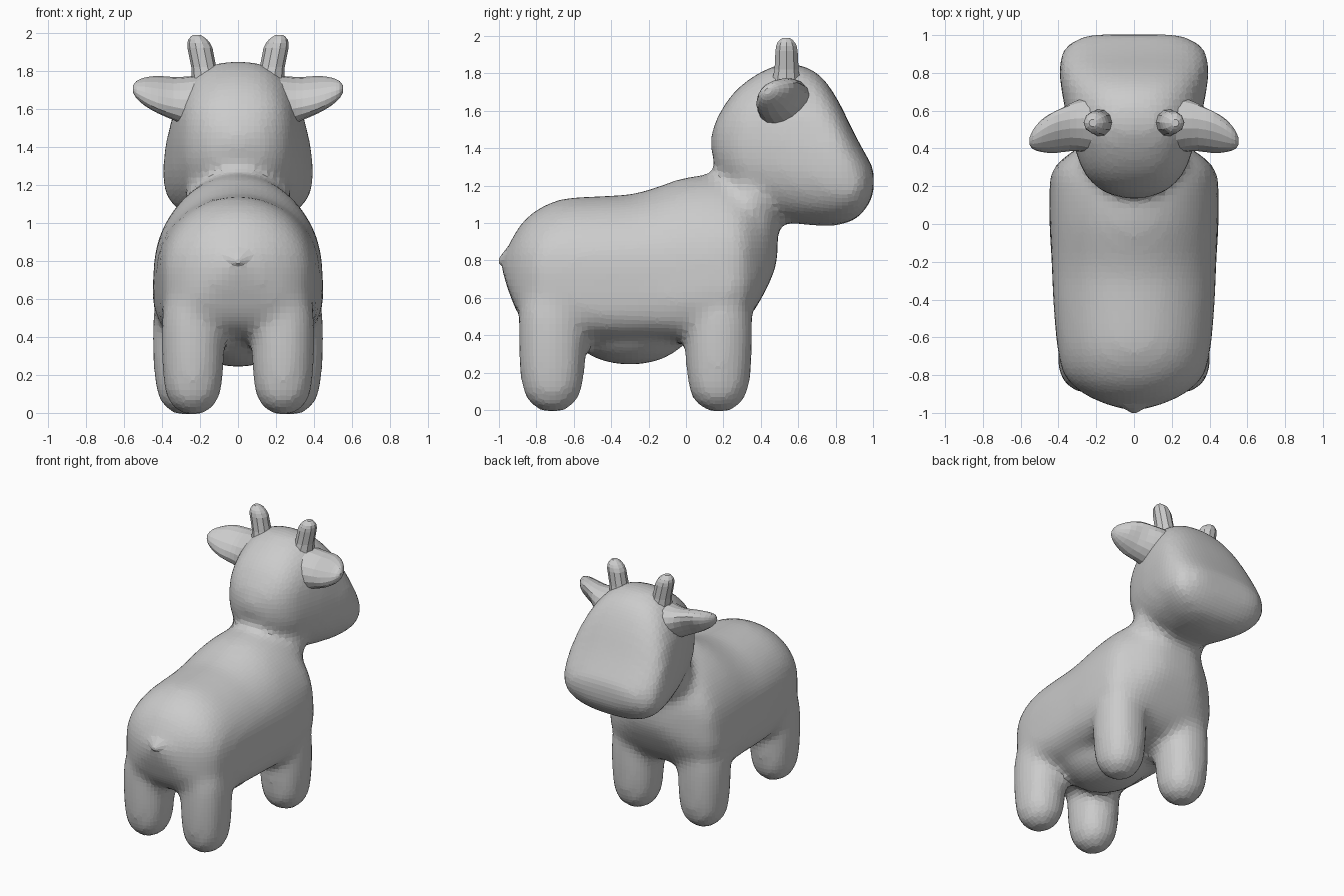
import bpy, bmesh, math
from mathutils import Vector, Matrix


def spline(p0, p1, p2, p3, t):
    return [0.5 * (2*b + (c-a)*t + (2*a-5*b+4*c-d)*t*t + (3*b-a-3*c+d)*t**3)
            for a, b, c, d in zip(p0, p1, p2, p3)]


def loft(bm, rings, place, n=24, power=2.3, low_power=None, steps=4):
    """Rings: (station, low, high, half width, side centre, taper)."""
    fine = []
    for i in range(len(rings) - 1):
        q = [rings[min(max(i + k, 0), len(rings) - 1)] for k in (-1, 0, 1, 2)]
        fine += [spline(*q, s / steps) for s in range(steps)]
    fine.append(rings[-1])
    loops = []
    for s, lo, hi, w, c, k in fine:
        loop = []
        for j in range(n):
            a = 2 * math.pi * j / n
            ca, sa = math.cos(a), math.sin(a)
            e = 2 / (low_power if low_power and sa < 0 else power)
            u = math.copysign(abs(ca) ** e, ca)
            v = math.copysign(abs(sa) ** e, sa)
            loop.append(bm.verts.new(place(s, c + w * u * (1 - k * max(v, -0.3)),
                                           (lo + hi) / 2 + (hi - lo) / 2 * v)
                                     if low_power else
                                     place(s, c + w * u * (1 - k * v),
                                           (lo + hi) / 2 + (hi - lo) / 2 * v)))
        loops.append(loop)
    for a, b in zip(loops, loops[1:]):
        for j in range(n):
            bm.faces.new((a[j], a[(j+1) % n], b[(j+1) % n], b[j]))
    bm.faces.new(loops[0])
    bm.faces.new(loops[-1])


def ball(bm, centre, radii):
    bmesh.ops.create_uvsphere(bm, u_segments=24, v_segments=16, radius=1,
                              matrix=Matrix.Translation(centre) @ Matrix.Diagonal((*radii, 1)))


def finish(bm, name):
    bmesh.ops.recalc_face_normals(bm, faces=bm.faces)
    mesh = bpy.data.meshes.new(name)
    bm.to_mesh(mesh)
    bm.free()
    ob = bpy.data.objects.new(name, mesh)
    bpy.context.collection.objects.link(ob)
    return ob


along_y = lambda s, a, b: Vector((a, s, b))
along_z = lambda s, a, b: Vector((a, b, s))

bm = bmesh.new()

# Torso: round back, squarer flanks below
loft(bm, [
    (-0.99, 0.77, 0.81, 0.04, 0, 0), (-0.95, 0.64, 0.88, 0.16, 0, 0),
    (-0.89, 0.50, 0.985, 0.28, 0, 0), (-0.80, 0.42, 1.07, 0.37, 0, 0),
    (-0.66, 0.39, 1.13, 0.405, 0, 0), (-0.45, 0.37, 1.145, 0.425, 0, 0),
    (-0.30, 0.37, 1.155, 0.432, 0, 0.02), (-0.18, 0.37, 1.185, 0.435, 0, 0.05),
    (0.00, 0.37, 1.245, 0.44, 0, 0.10), (0.18, 0.40, 1.26, 0.437, 0, 0.13),
    (0.29, 0.45, 1.23, 0.42, 0, 0.13), (0.37, 0.54, 1.18, 0.34, 0, 0.1),
    (0.46, 0.71, 1.10, 0.20, 0, 0), (0.49, 0.82, 1.02, 0.08, 0, 0)],
    along_y, n=32, power=2.0, low_power=4.2)

# Belly and neck
ball(bm, (0, -0.30, 0.45), (0.30, 0.33, 0.21))
ball(bm, (0, 0.37, 1.13), (0.28, 0.19, 0.22))

# Head with a broad, blunt muzzle
loft(bm, [
    (0.135, 1.38, 1.48, 0.06, 0, 0), (0.175, 1.26, 1.58, 0.17, 0, 0),
    (0.27, 1.14, 1.715, 0.265, 0, 0.02), (0.42, 1.05, 1.82, 0.32, 0, 0.04),
    (0.56, 1.00, 1.855, 0.355, 0, 0.08), (0.70, 0.985, 1.805, 0.38, 0, 0.11),
    (0.80, 0.985, 1.68, 0.395, 0, 0.09), (0.90, 1.015, 1.48, 0.385, 0, 0.06),
    (0.965, 1.08, 1.36, 0.33, 0, 0.03), (1.005, 1.16, 1.29, 0.23, 0, 0)],
    along_y, power=2.5)

# Legs, mirrored left and right, sinking into the torso at the top
for side in (-1, 1):
    for y, x, w in ((-0.715, 0.237, 0.163), (0.175, 0.275, 0.170)):
        loft(bm, [(z, y - r * 0.176, y + r * 0.176, w * r, side * (x - dx), 0)
                  for z, r, dx in
                  ((-0.01, 0.28, 0), (0.025, 0.62, 0), (0.10, 0.89, 0), (0.24, 1.0, 0),
                   (0.42, 1.03, 0), (0.55, 1.0, 0.005), (0.70, 0.88, 0.03))],
             along_z, power=2.2)

body = finish(bm, "body")
remesh = body.modifiers.new("blend parts", 'REMESH')
remesh.mode = 'VOXEL'
remesh.voxel_size = 0.034
smooth = body.modifiers.new("soften joins", 'SMOOTH')
smooth.factor = 0.5
smooth.iterations = 9

# Ears and horns, one per side
tilt = math.radians(-35)
for side, label in ((-1, "left"), (1, "right")):

    def ear_place(s, a, b):
        y = a * math.cos(tilt) + b * math.sin(tilt)
        z = b * math.cos(tilt) - a * math.sin(tilt)
        t = (s - 0.2) / 0.35
        return Vector((side * s, 0.525 - 0.085 * t * t + y, 1.625 + 0.08 * t + z))

    bm = bmesh.new()
    loft(bm, [(0.20, -0.15, 0.15, 0.16, 0, 0), (0.27, -0.125, 0.12, 0.15, 0, 0),
              (0.34, -0.10, 0.095, 0.14, 0, 0), (0.42, -0.08, 0.08, 0.13, 0, 0),
              (0.49, -0.062, 0.062, 0.095, 0, 0), (0.535, -0.04, 0.04, 0.055, 0, 0),
              (0.553, -0.015, 0.015, 0.02, 0, 0)],
         ear_place, n=16, power=2, steps=2)
    # Hollow the forward face of the ear
    for v in bm.verts:
        d = (v.co - Vector((side * 0.41, 0.60, 1.66))).length
        if v.co.y > 0.53 and d < 0.1:
            v.co.y -= 0.03 * (1 - d / 0.1)
    finish(bm, label + "_ear")

    bm = bmesh.new()
    loft(bm, [(1.74, 0.450, 0.620, 0.085, side * 0.16, 0),
              (1.82, 0.470, 0.605, 0.066, side * 0.18, 0),
              (1.92, 0.475, 0.600, 0.066, side * 0.20, 0),
              (1.965, 0.487, 0.585, 0.050, side * 0.212, 0),
              (1.99, 0.515, 0.555, 0.020, side * 0.218, 0)],
         along_z, n=10, power=2, steps=2)
    finish(bm, label + "_horn")

# Small pointed tail merging into the rump
bm = bmesh.new()
loft(bm, [(-1.0, 0.785, 0.81, 0.012, 0, 0), (-0.975, 0.76, 0.845, 0.06, 0, 0),
          (-0.93, 0.70, 0.90, 0.16, 0, 0), (-0.87, 0.65, 0.96, 0.22, 0, 0)],
     along_y, n=12, power=2, steps=2)
finish(bm, "tail")
